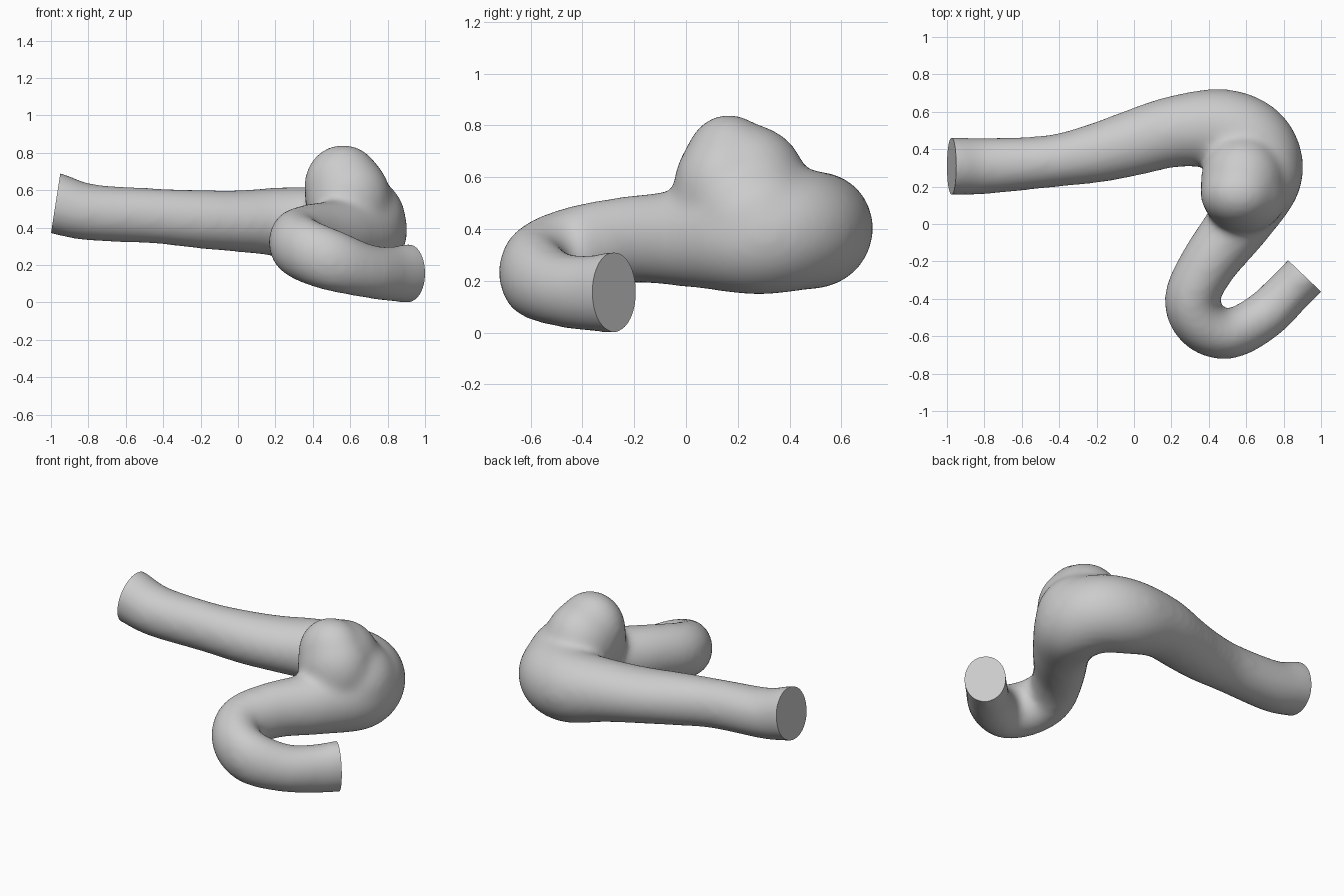
import bpy, bmesh, math
from mathutils import Vector, Matrix

if "Cube" in bpy.data.objects:
    bpy.data.objects.remove(bpy.data.objects["Cube"])

# Vessel path: x, y, z, sideways radius, vertical radius
PATH = [
    (-1.04, .31, .54, .156, .168), (-.975, .31, .53, .156, .165), (-.8, .31, .483, .152, .153),
    (-.45, .335, .463, .141, .149), (-.2, .38, .445, .161, .158),
    (0, .435, .435, .178, .166), (.22, .495, .43, .192, .187),
    (.47, .505, .40, .219, .224), (.635, .42, .395, .228, .234),
    (.682, .25, .380, .218, .236), (.57, .02, .365, .176, .192),
    (.40, -.21, .36, .154, .170), (.308, -.405, .325, .147, .170),
    (.37, -.54, .275, .146, .17), (.51, -.588, .222, .135, .165),
    (.69, -.495, .168, .130, .145), (.83, -.36, .152, .125, .150),
    (.91, -.28, .157, .125, .159), (.96, -.225, .157, .125, .159)]
SIDES, STEPS = 32, 5


def spline(p, i, t):
    """Catmull-Rom through the path points."""
    a, b, c, d = (Vector(p[min(max(i + k, 0), len(p) - 1)]) for k in (-1, 0, 1, 2))
    return .5 * (2 * b + (c - a) * t + (2 * a - 5 * b + 4 * c - d) * t * t
                 + (3 * b - a - 3 * c + d) * t ** 3)


def sweep(bm, path):
    pts = [spline(path, i, s / STEPS) for i in range(len(path) - 1) for s in range(STEPS)]
    pts.append(Vector(path[-1]))
    rings = []
    for i, p in enumerate(pts):
        q0, q1 = pts[max(i - 1, 0)], pts[min(i + 1, len(pts) - 1)]
        tan = (Vector(q1[:3]) - Vector(q0[:3])).normalized()
        side = tan.cross(Vector((0, 0, 1))).normalized()
        up = side.cross(tan)
        rings.append([bm.verts.new(Vector(p[:3]) + side * p[3] * math.cos(a) + up * p[4] * math.sin(a))
                      for a in (2 * math.pi * k / SIDES for k in range(SIDES))])
    for r, s in zip(rings, rings[1:]):
        for k in range(SIDES):
            j = (k + 1) % SIDES
            bm.faces.new((r[k], r[j], s[j], s[k]))
    bm.faces.new(rings[0][::-1])
    bm.faces.new(rings[-1])


def blob(bm, loc, size):
    bmesh.ops.create_uvsphere(bm, u_segments=32, v_segments=20, radius=1,
                              matrix=Matrix.Translation(loc) @ Matrix.Diagonal((*size, 1)))


# Vessel tube with the bulging sac on the bend
bm = bmesh.new()
sweep(bm, PATH)
blob(bm, (.562, .165, .625), (.21, .18, .22))
blob(bm, (.58, .225, .57), (.225, .245, .24))
blob(bm, (.59, .155, .55), (.23, .205, .25))
blob(bm, (.66, .27, .43), (.24, .26, .25))
bmesh.ops.recalc_face_normals(bm, faces=bm.faces)
me = bpy.data.meshes.new("vessel")
bm.to_mesh(me)
bm.free()
vessel = bpy.data.objects.new("vessel", me)
bpy.context.collection.objects.link(vessel)
bpy.context.view_layer.objects.active = vessel
vessel.select_set(True)

# Fuse and soften the joins
rm = vessel.modifiers.new("fuse", 'REMESH')
rm.mode, rm.voxel_size = 'VOXEL', .018
sm = vessel.modifiers.new("soften", 'SMOOTH')
sm.factor, sm.iterations = .5, 30
for name in ("fuse", "soften"):
    bpy.ops.object.modifier_apply(modifier=name)

# Cut both ends flat and cap them
bm = bmesh.new()
bm.from_mesh(vessel.data)
for loc, nor in (((-.975, .31, .53), (-.988, 0, .154)), ((.912, -.278, .157), (.69, .725, 0))):
    loc = Vector(loc)
    near = [f for f in bm.faces if (f.calc_center_median() - loc).length < .3]
    geom = set(near)
    for f in near:
        geom.update(f.verts, f.edges)
    bmesh.ops.bisect_plane(bm, geom=list(geom), plane_co=loc, plane_no=nor, clear_outer=True)
    bmesh.ops.holes_fill(bm, edges=[e for e in bm.edges if e.is_boundary], sides=0)
bmesh.ops.recalc_face_normals(bm, faces=bm.faces)
bm.to_mesh(vessel.data)
bm.free()

# One grey colour, smooth with sharp cut rims
grey = bpy.data.materials.new("light grey")
grey.diffuse_color = (.6, .6, .6, 1)
grey.use_nodes = True
grey.node_tree.nodes["Principled BSDF"].inputs["Base Color"].default_value = grey.diffuse_color
vessel.data.materials.clear()
vessel.data.materials.append(grey)
bpy.ops.object.shade_smooth_by_angle(angle=math.radians(40))
